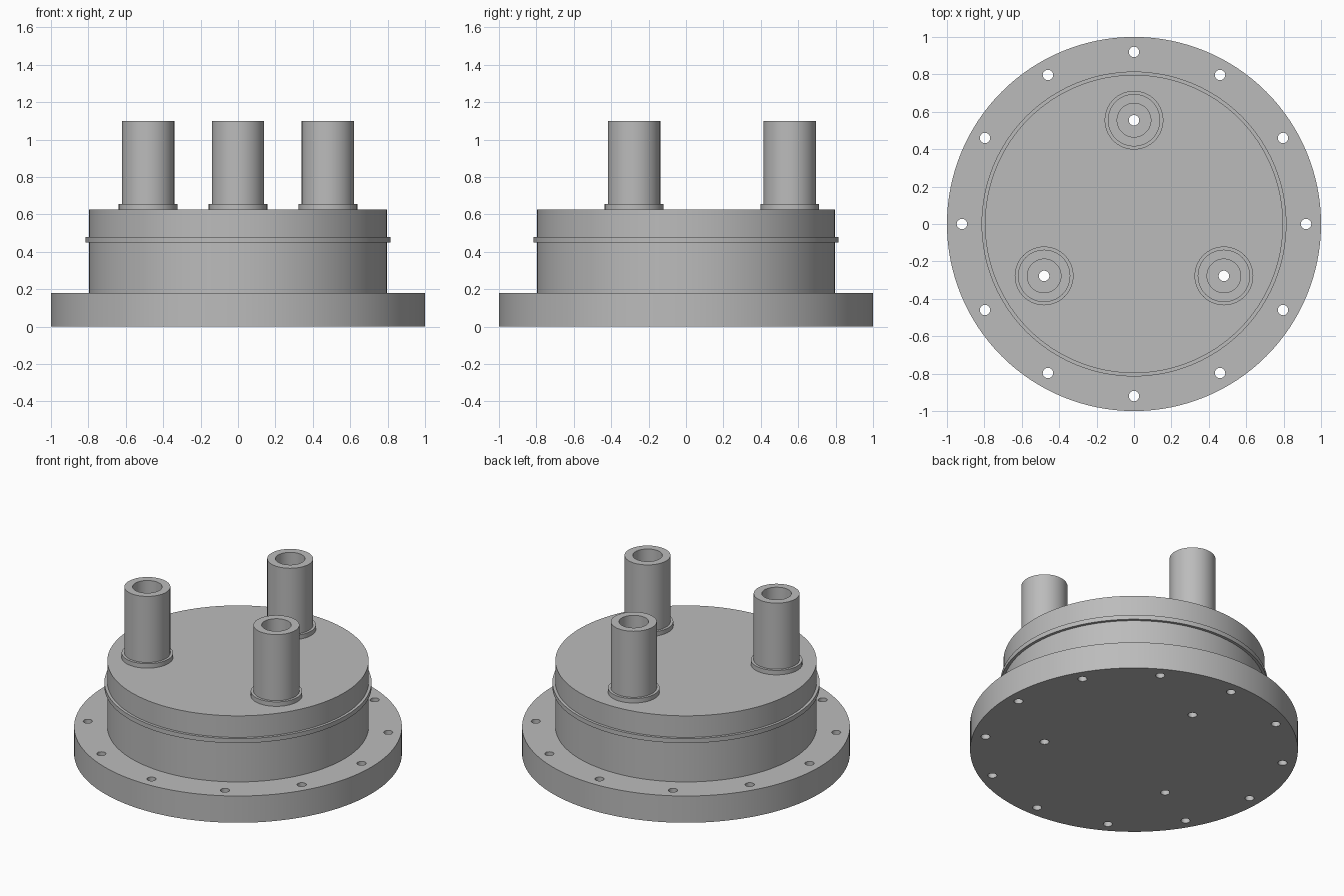
import bpy
import bmesh
from math import sin, cos, pi, radians
from mathutils import Matrix

if "Cube" in bpy.data.objects:
    bpy.data.objects.remove(bpy.data.objects["Cube"], do_unlink=True)

# One plain grey for the whole part
grey = bpy.data.materials.new("machined grey")
grey.use_nodes = True
GREY = (0.5, 0.5, 0.5, 1)
grey.diffuse_color = GREY
grey.node_tree.nodes["Principled BSDF"].inputs["Base Color"].default_value = GREY


def finish(name, bm):
    bmesh.ops.recalc_face_normals(bm, faces=bm.faces)
    mesh = bpy.data.meshes.new(name)
    bm.to_mesh(mesh)
    bm.free()
    mesh.materials.append(grey)
    obj = bpy.data.objects.new(name, mesh)
    bpy.context.collection.objects.link(obj)
    return obj


def select_only(obj):
    bpy.ops.object.select_all(action='DESELECT')
    obj.select_set(True)
    bpy.context.view_layer.objects.active = obj


def smooth(obj):
    select_only(obj)
    bpy.ops.object.shade_smooth_by_angle(angle=radians(30))


def lathe(name, profile, sides, capped):
    """Turn (radius, height) points around z, with flat end caps if wanted."""
    bm = bmesh.new()
    rings = [[bm.verts.new((r * cos(2 * pi * i / sides), r * sin(2 * pi * i / sides), z))
              for i in range(sides)] for r, z in profile]
    for low, high in zip(rings, rings[1:]):
        for i in range(sides):
            j = (i + 1) % sides
            bm.faces.new((low[i], low[j], high[j], high[i]))
    if capped:
        bm.faces.new(rings[0][::-1])
        bm.faces.new(rings[-1])
    return finish(name, bm)


def polar(radius, angle):
    return (radius * cos(radians(angle)), radius * sin(radians(angle)))


BODY_R, TOP = 0.797, 0.625
HOLE_R = 0.028
ports = [polar(0.555, a) for a in (90, 210, 330)]
bolts = [polar(0.92, a) for a in range(0, 360, 30)]

# Flange, drum and thin retaining ring turned as one body
body = lathe("flanged_body", [
    (1, 0), (1, 0.18), (BODY_R, 0.18), (BODY_R, 0.45), (0.815, 0.45),
    (0.815, 0.48), (BODY_R, 0.48), (BODY_R, TOP)], 128, True)

# Drill the bolt circle and the port holes right through
bm = bmesh.new()
for x, y in bolts + ports:
    bmesh.ops.create_cone(bm, cap_ends=True, segments=32, radius1=HOLE_R, radius2=HOLE_R,
                          depth=2, matrix=Matrix.Translation((x, y, 0.3)))
drills = finish("hole_cutter", bm)
drills.hide_render = True
cut = body.modifiers.new("holes", 'BOOLEAN')
cut.operation = 'DIFFERENCE'
cut.solver = 'EXACT'
cut.object = drills
select_only(body)
bpy.ops.object.modifier_apply(modifier=cut.name)
bpy.data.objects.remove(drills, do_unlink=True)
smooth(body)

# Hollow port tubes, each with a low collar at its foot
for name, (x, y) in zip(("back", "front_right", "front_left"), ports):
    tube = lathe(name + "_port_tube", [
        (0.157, TOP), (0.157, 0.655), (0.14, 0.655), (0.14, 1.1),
        (0.09, 1.1), (0.09, TOP)], 64, False)
    # The foot is open, so make sure the outside faces outwards
    if tube.data.polygons[0].normal.x < 0:
        tube.data.flip_normals()
    tube.location = (x, y, 0)
    smooth(tube)
